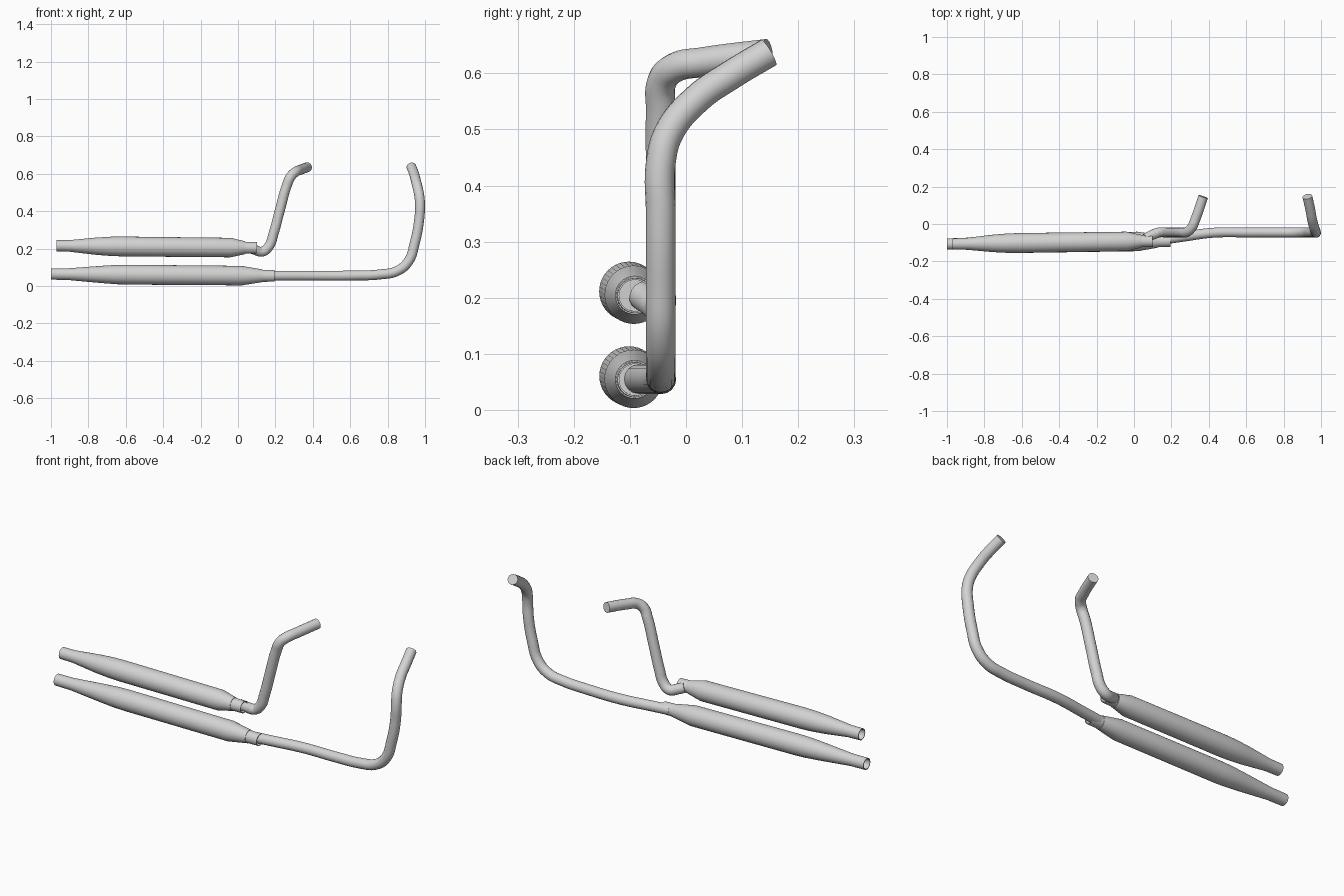
import bpy, bmesh, math
from mathutils import Vector

if "Cube" in bpy.data.objects:
    bpy.data.objects.remove(bpy.data.objects["Cube"], do_unlink=True)

# Single satin metal colour
metal = bpy.data.materials.new("light_grey_metal")
metal.use_nodes = True
GREY = (0.65, 0.65, 0.65, 1)
metal.diffuse_color = GREY
metal.node_tree.nodes["Principled BSDF"].inputs["Base Color"].default_value = GREY


def finish(obj):
    """Give the part its colour and smooth shading with sharp rims."""
    obj.data.materials.clear()
    obj.data.materials.append(metal)
    bpy.ops.object.select_all(action='DESELECT')
    obj.select_set(True)
    bpy.context.view_layer.objects.active = obj
    bpy.ops.object.shade_smooth_by_angle(angle=math.radians(30))


def lathe(name, profile, start, end, sides=40):
    """Sweep (x, radius) rings around the line from start to end."""
    start, end = Vector(start), Vector(end)
    axis = (end - start).normalized()
    side = axis.cross(Vector((0, 0, 1))).normalized()
    up = side.cross(axis)
    bm = bmesh.new()
    rings = []
    for x, radius in profile:
        centre = start.lerp(end, (x - start.x) / (end.x - start.x))
        ring = []
        for i in range(sides):
            a = math.tau * i / sides
            ring.append(bm.verts.new(centre + radius * (math.cos(a) * side + math.sin(a) * up)))
        rings.append(ring)
    for a, b in zip(rings, rings[1:]):
        for i in range(sides):
            j = (i + 1) % sides
            bm.faces.new((a[i], a[j], b[j], b[i]))
    bm.faces.new(rings[0])
    bm.faces.new(rings[-1])
    bmesh.ops.recalc_face_normals(bm, faces=bm.faces)
    mesh = bpy.data.meshes.new(name)
    bm.to_mesh(mesh)
    bm.free()
    obj = bpy.data.objects.new(name, mesh)
    bpy.context.collection.objects.link(obj)
    finish(obj)


def pipe(name, points, radius):
    """Round capped tube through the points."""
    curve = bpy.data.curves.new(name, 'CURVE')
    curve.dimensions = '3D'
    curve.bevel_depth = radius
    curve.bevel_resolution = 6
    curve.resolution_u = 8
    curve.use_fill_caps = True
    spline = curve.splines.new('BEZIER')
    spline.bezier_points.add(len(points) - 1)
    for bp, co in zip(spline.bezier_points, points):
        bp.co = co
        bp.handle_left_type = bp.handle_right_type = 'AUTO'
    obj = bpy.data.objects.new(name, curve)
    bpy.context.collection.objects.link(obj)
    bpy.ops.object.select_all(action='DESELECT')
    obj.select_set(True)
    bpy.context.view_layer.objects.active = obj
    bpy.ops.object.convert(target='MESH')
    finish(bpy.context.view_layer.objects.active)


def silencer(name, tip, tip_end, body, body_end, collar, collar_end, z_tip, z_end):
    """Tapered silencer with a hollow outlet and a recessed inlet collar."""
    profile = [
        (tip + 0.08, 0.025), (tip, 0.026), (tip, 0.03), (tip_end, 0.031),
        (body - 0.08, 0.046), (body, 0.0515), (body + 0.06, 0.053),
        (body_end, 0.052), (collar, 0.034), (collar, 0.032),
        (collar_end, 0.031), (collar_end, 0.028), (collar_end - 0.04, 0.028),
    ]
    lathe(name, profile, (tip, -0.107, z_tip), (collar_end, -0.091, z_end))


# Silencers
silencer("upper_silencer", -0.97, -0.90, -0.68, -0.04, 0.04, 0.10, 0.215, 0.204)
silencer("lower_silencer", -1.00, -0.91, -0.65, 0.02, 0.13, 0.195, 0.064, 0.054)

# Header pipes
pipe("upper_header_pipe", [
    (0.06, -0.077, 0.204), (0.09, -0.062, 0.193), (0.13, -0.046, 0.184),
    (0.165, -0.045, 0.212), (0.19, -0.045, 0.28), (0.225, -0.045, 0.41),
    (0.26, -0.045, 0.535), (0.282, -0.043, 0.585), (0.308, -0.02, 0.61),
    (0.33, 0.03, 0.62), (0.37, 0.146, 0.635)], 0.0265)
pipe("lower_header_pipe", [
    (0.15, -0.084, 0.055), (0.25, -0.07, 0.055), (0.42, -0.047, 0.055),
    (0.62, -0.045, 0.056), (0.76, -0.045, 0.062), (0.85, -0.045, 0.08),
    (0.91, -0.045, 0.13), (0.945, -0.045, 0.23), (0.968, -0.045, 0.35),
    (0.973, -0.045, 0.44), (0.967, -0.03, 0.495), (0.953, 0.02, 0.555),
    (0.942, 0.08, 0.597), (0.927, 0.147, 0.637)], 0.0265)
